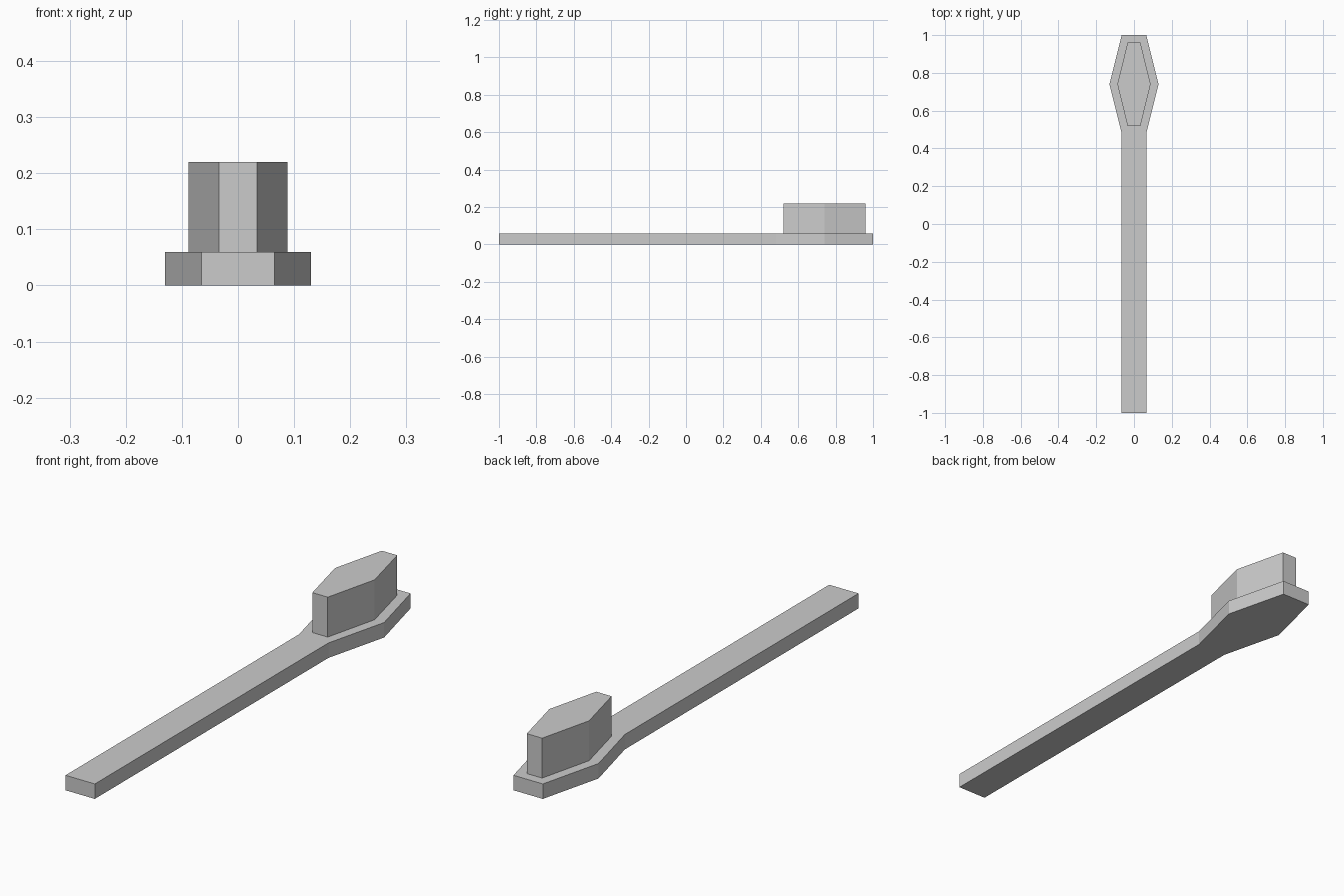
import bpy
import bmesh

cube = bpy.data.objects.get("Cube")
if cube:
    bpy.data.objects.remove(cube, do_unlink=True)

grey = bpy.data.materials.new("light grey")
grey.use_nodes = True
colour = (0.6, 0.6, 0.6, 1)
grey.diffuse_color = colour
grey.node_tree.nodes["Principled BSDF"].inputs["Base Color"].default_value = colour


def prism(name, half_outline, bottom, top):
    """Mirror a right-hand outline of (x, y) points and extrude it upward."""
    outline = half_outline + [(-x, y) for x, y in reversed(half_outline)]
    bm = bmesh.new()
    base = bm.faces.new([bm.verts.new((x, y, bottom)) for x, y in outline])
    cap = bmesh.ops.extrude_face_region(bm, geom=[base], use_keep_orig=True)
    raised = [v for v in cap["geom"] if isinstance(v, bmesh.types.BMVert)]
    bmesh.ops.translate(bm, verts=raised, vec=(0, 0, top - bottom))
    bmesh.ops.recalc_face_normals(bm, faces=bm.faces)
    mesh = bpy.data.meshes.new(name)
    bm.to_mesh(mesh)
    bm.free()
    mesh.materials.append(grey)
    obj = bpy.data.objects.new(name, mesh)
    bpy.context.collection.objects.link(obj)
    return obj


# Flat handle widening into a six-sided head
prism("handle_and_head",
      [(0.065, -1), (0.065, 0.48), (0.13, 0.74), (0.065, 1)], 0, 0.06)

# Raised block on the head
prism("raised_block",
      [(0.034, 0.52), (0.088, 0.74), (0.034, 0.96)], 0.06, 0.22)
